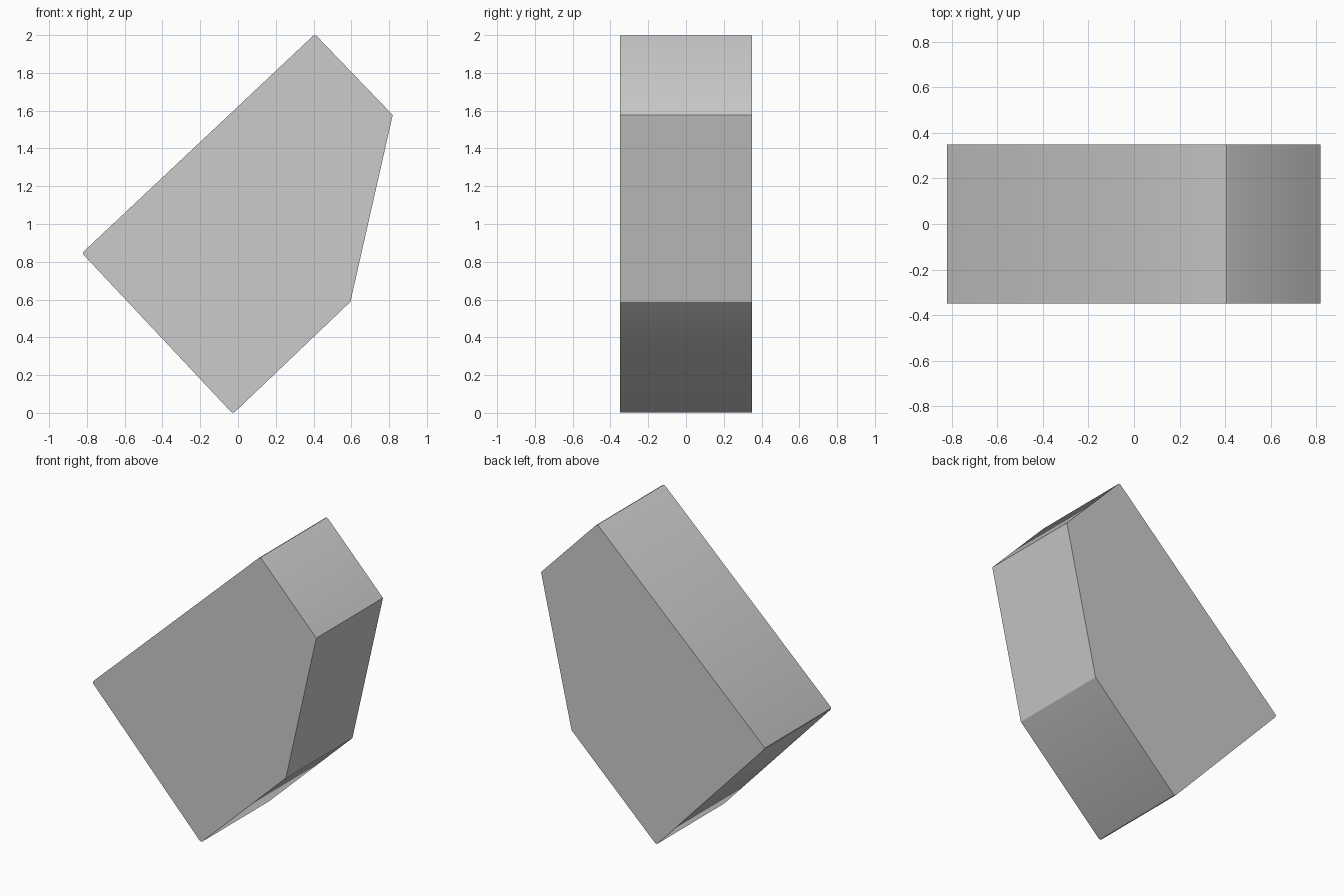
import bpy, bmesh, math

if "Cube" in bpy.data.objects:
    bpy.data.objects.remove(bpy.data.objects["Cube"])

# side profile (x, z), the flag marks slightly rounded corners
PROFILE = [(-0.027, -0.005, True), (0.595, 0.588, False), (0.819, 1.577, False),
           (0.407, 2.005, True), (-0.826, 0.846, True)]
HALF_DEPTH = 0.349

# slab extruded from the profile
bm = bmesh.new()
front = [bm.verts.new((x, -HALF_DEPTH, z)) for x, z, _ in PROFILE]
back = [bm.verts.new((x, HALF_DEPTH, z)) for x, z, _ in PROFILE]
bm.faces.new(front)
bm.faces.new(back[::-1])
n = len(PROFILE)
for i in range(n):
    j = (i + 1) % n
    bm.faces.new((front[j], front[i], back[i], back[j]))

# small rounding of the square corners
rounded = [bm.edges.get((f, b)) for f, b, p in zip(front, back, PROFILE) if p[2]]
bmesh.ops.bevel(bm, geom=rounded, offset=0.014, offset_type='OFFSET',
                segments=2, profile=0.5, affect='EDGES')
bmesh.ops.recalc_face_normals(bm, faces=bm.faces)

mesh = bpy.data.meshes.new("angled_slab")
bm.to_mesh(mesh)
bm.free()
slab = bpy.data.objects.new("angled_slab", mesh)
bpy.context.collection.objects.link(slab)

# smooth only across the shallow edges
bpy.context.view_layer.objects.active = slab
slab.select_set(True)
bpy.ops.object.shade_smooth_by_angle(angle=math.radians(30))
